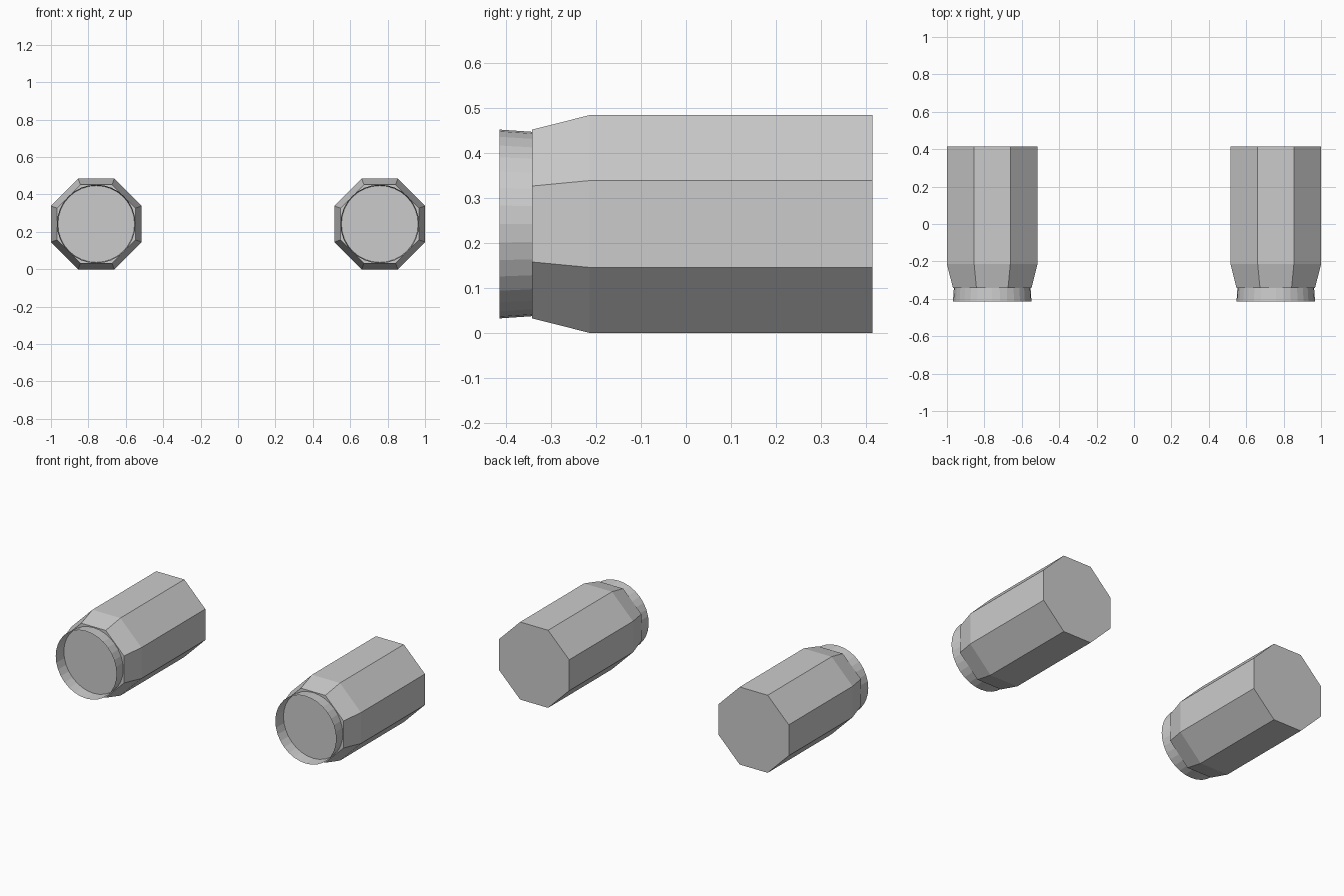
import bpy, bmesh
from math import sin, cos, tau

if "Cube" in bpy.data.objects:
    bpy.data.objects.remove(bpy.data.objects["Cube"])

CX, CZ = 0.758, 0.242  # axis of the right-hand barrel


def octagon(apothem, half_edge):
    a, h = apothem, half_edge
    return [(h, a), (a, h), (a, -h), (h, -a), (-h, -a), (-a, -h), (-a, h), (-h, a)]


def circle(radius, sides=32):
    return [(radius * cos(tau * i / sides), radius * sin(tau * i / sides)) for i in range(sides)]


def loft(name, sections, side, caps):
    """Skin a list of (y, outline) sections into one object, placed at x = side * CX."""
    bm = bmesh.new()
    rings = [[bm.verts.new((x, y, z)) for x, z in outline] for y, outline in sections]
    for a, b in zip(rings, rings[1:]):
        n = len(a)
        for i in range(n):
            j = (i + 1) % n
            bm.faces.new((a[i], a[j], b[j], b[i]))
    if caps:
        bm.faces.new(rings[0])
        bm.faces.new(rings[-1])
    bmesh.ops.recalc_face_normals(bm, faces=bm.faces)
    mesh = bpy.data.meshes.new(name)
    bm.to_mesh(mesh)
    bm.free()
    obj = bpy.data.objects.new(name, mesh)
    obj.location = (side * CX, 0, CZ)
    bpy.context.collection.objects.link(obj)
    return obj


for label, side in (("left", -1), ("right", 1)):
    # Octagonal body with a tapered front
    loft(f"{label}_barrel_body", [
        (-0.342, octagon(0.21, 0.0845)),
        (-0.215, octagon(0.242, 0.0965)),
        (0.415, octagon(0.242, 0.0965)),
    ], side, caps=True)
    # Thin open collar, flared slightly toward the front
    loft(f"{label}_front_collar", [
        (-0.415, circle(0.21)),
        (-0.342, circle(0.205)),
    ], side, caps=False)
